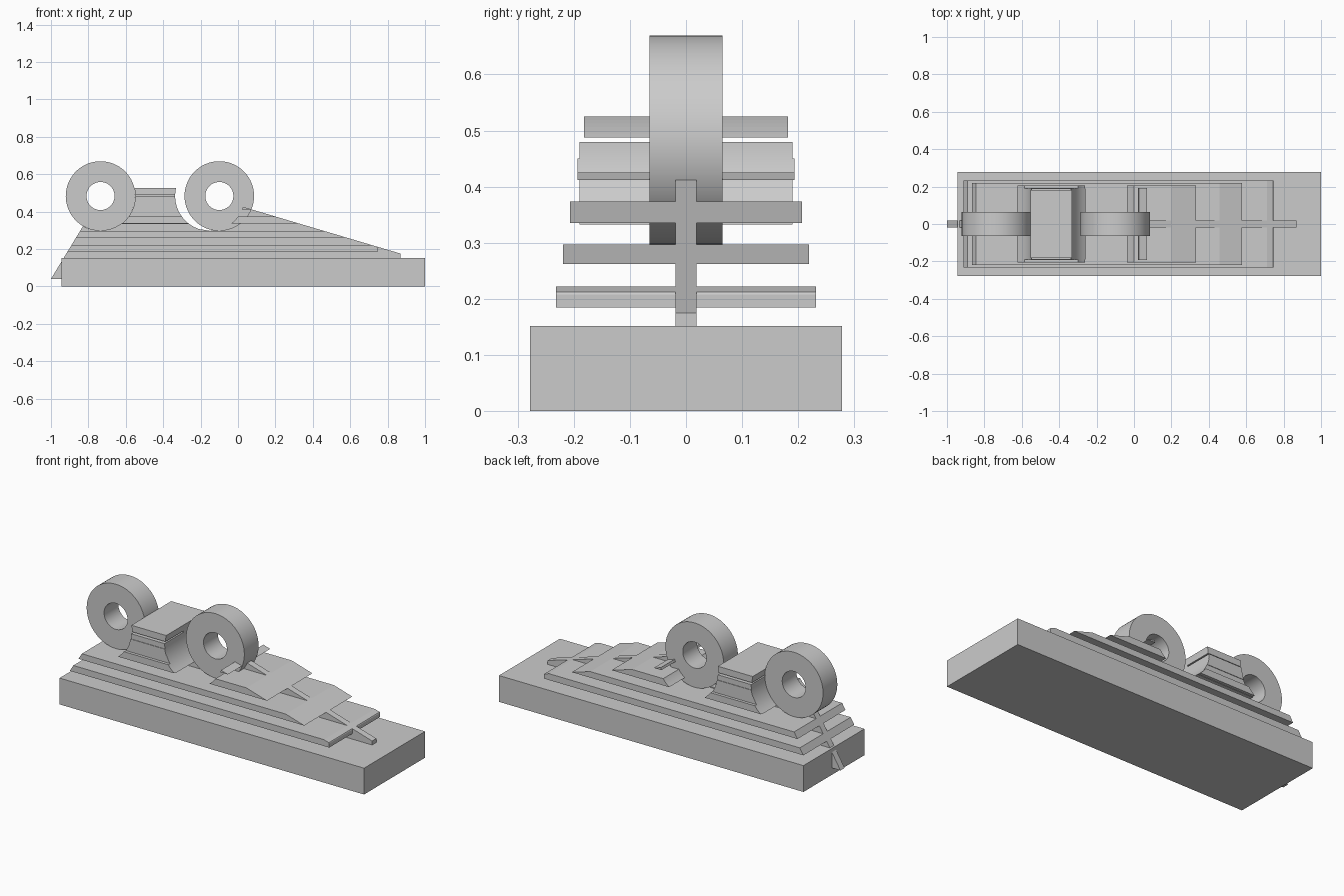
import bpy, bmesh, math

cube = bpy.data.objects.get("Cube")
if cube:
    bpy.data.objects.remove(cube, do_unlink=True)

grey = bpy.data.materials.new("plain_grey")
grey.use_nodes = True
colour = (0.6, 0.6, 0.6, 1)
grey.diffuse_color = colour
grey.node_tree.nodes["Principled BSDF"].inputs["Base Color"].default_value = colour

RADIUS, AXIS_Z = 0.186, 0.483     # round seats and rings
SEAT_A, SEAT_B = -0.735, -0.15    # seat centres along x


def finish(name, bm, smooth=False):
    bmesh.ops.recalc_face_normals(bm, faces=bm.faces)
    mesh = bpy.data.meshes.new(name)
    bm.to_mesh(mesh)
    bm.free()
    mesh.materials.append(grey)
    obj = bpy.data.objects.new(name, mesh)
    bpy.context.collection.objects.link(obj)
    if smooth:
        bpy.ops.object.select_all(action="DESELECT")
        obj.select_set(True)
        bpy.context.view_layer.objects.active = obj
        bpy.ops.object.shade_smooth_by_angle(angle=math.radians(30))


# Edges of the sloped outline and the round seats at a given height
def back_slope(z):
    return -1 + (z - 0.04) * 0.607


def front_slope(z):
    return min(0.87, 0.745 + (0.212 - z) / 0.2965)


def seat(centre, side):
    return lambda z: centre + side * math.sqrt(max(0, RADIUS**2 - (z - AXIS_Z)**2))


def plate(name, z0, z1, half_y, left, right, steps=1):
    """Extrude the area between two edges across the width."""
    heights = [z0 + (z1 - z0) * i / steps for i in range(steps + 1)]
    outline = [(left(z), z) for z in heights]
    outline += [(max(right(z), left(z) + 0.0005), z) for z in reversed(heights)]
    bm = bmesh.new()
    near = bm.faces.new([bm.verts.new((x, -half_y, z)) for x, z in outline])
    extruded = bmesh.ops.extrude_face_region(bm, geom=[near], use_keep_orig=True)
    moved = [v for v in extruded["geom"] if isinstance(v, bmesh.types.BMVert)]
    bmesh.ops.translate(bm, verts=moved, vec=(0, 2 * half_y, 0))
    finish(name, bm, smooth=steps > 8)


def ring(name, x, inner=0.075, half_y=0.065, segments=64):
    bm = bmesh.new()
    profile = [(RADIUS, -half_y), (RADIUS, half_y), (inner, half_y), (inner, -half_y)]
    loops = []
    for r, y in profile:
        loops.append([bm.verts.new((x + r * math.cos(a), y, AXIS_Z + r * math.sin(a)))
                      for a in (math.tau * i / segments for i in range(segments))])
    for k in range(4):
        a, b = loops[k], loops[(k + 1) % 4]
        for i in range(segments):
            j = (i + 1) % segments
            bm.faces.new((a[i], a[j], b[j], b[i]))
    finish(name, bm, smooth=True)


# Base block
plate("base", 0, 0.152, 0.278, lambda z: -0.945, lambda z: 1)

# Central spine
SPINE, FLOOR = 0.019, AXIS_Z - RADIUS
plate("spine_lower_back", 0.04, 0.152, SPINE, back_slope, lambda z: -0.9)
plate("spine_lower", 0.152, 0.175, SPINE, back_slope, lambda z: 0.87)
plate("spine_middle", 0.175, FLOOR, SPINE, back_slope, front_slope, 8)
plate("spine_tail", FLOOR, 0.322, SPINE, back_slope, seat(SEAT_A, -1), 6)
plate("spine_centre", FLOOR, 0.525, SPINE, seat(SEAT_A, 1), seat(SEAT_B, -1), 24)
plate("spine_front", FLOOR, 0.425, SPINE, seat(SEAT_B, 1), front_slope, 16)

# Full-length lower shelves
plate("shelf_1", 0.185, 0.222, 0.232, back_slope, lambda z: min(0.745, front_slope(z)), 8)
plate("shelf_2", 0.262, FLOOR, 0.219, back_slope, front_slope)

# Upper shelves between and in front of the seats
for n, z0, z1, half_y in ((3, 0.335, 0.374, 0.207), (4, 0.412, 0.45, 0.193), (5, 0.488, 0.525, 0.182)):
    plate(f"shelf_{n}_centre", z0, z1, half_y, seat(SEAT_A, 1), seat(SEAT_B, -1), 6)
    if n < 5:
        plate(f"shelf_{n}_front", z0, min(z1, 0.425), half_y, seat(SEAT_B, 1), front_slope, 6)

# Solid core between the seats
plate("centre_core", 0.333, 0.48, 0.19, seat(SEAT_A, 1), seat(SEAT_B, -1), 16)

# Rings
ring("back_ring", SEAT_A)
ring("front_ring", -0.1)
